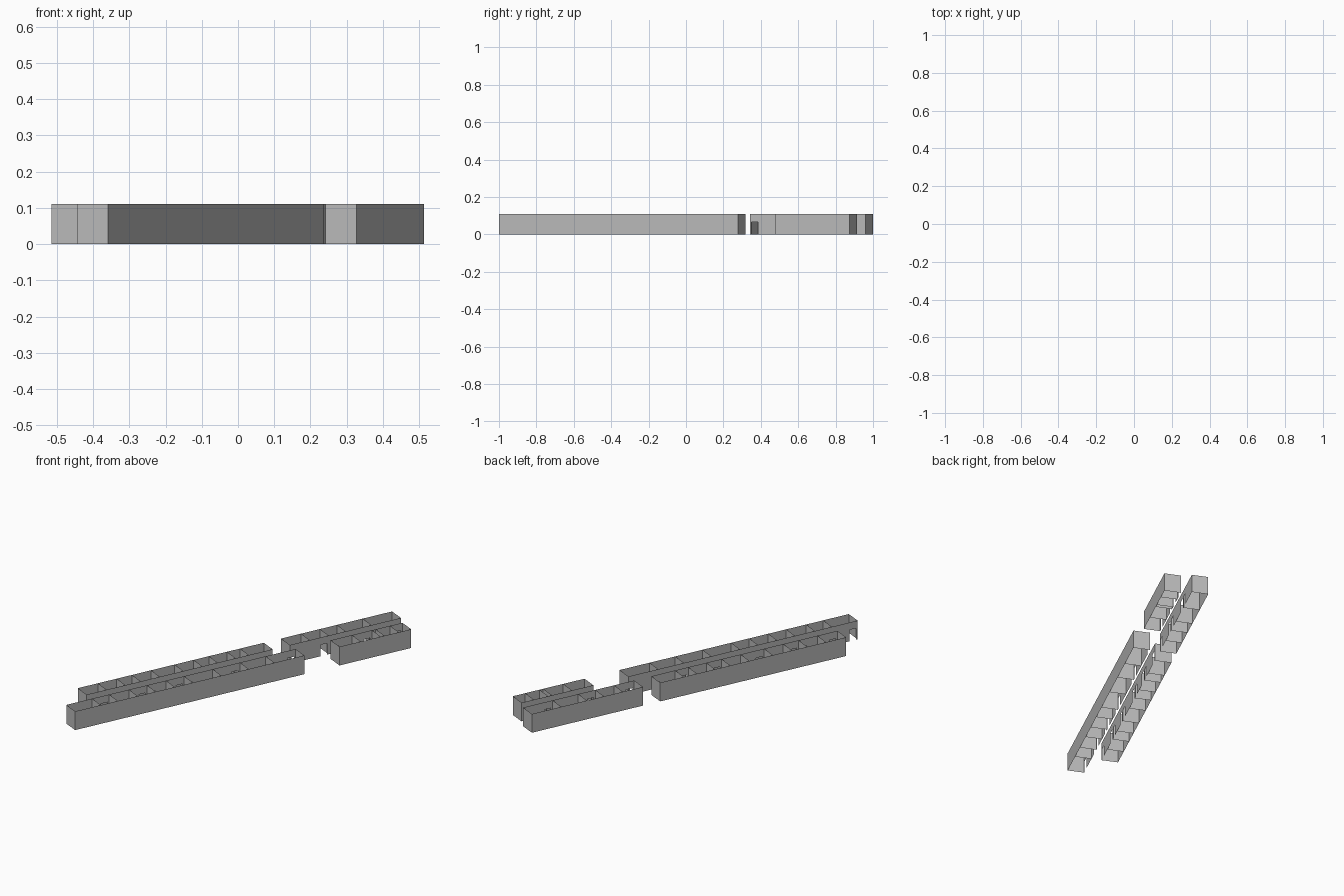
import bpy, bmesh, math

cube = bpy.data.objects.get("Cube")
if cube:
    bpy.data.objects.remove(cube, do_unlink=True)

grey = bpy.data.materials.new("wall_grey")
grey.use_nodes = True
colour = (0.5, 0.5, 0.5, 1)
grey.diffuse_color = colour
grey.node_tree.nodes["Principled BSDF"].inputs["Base Color"].default_value = colour

HEIGHT, WIDTH = 0.11, 0.094
DOOR_W, DOOR_H, JAMB = 0.038, 0.067, 0.011
MIN_ROOM = 0.05


def panel(bm, a, b, z0=0, z1=HEIGHT):
    """Upright wall sheet between two plan points."""
    bm.faces.new([bm.verts.new((*p, z)) for p, z in
                  ((a, z0), (b, z0), (b, z1), (a, z1))])


def room_row(name, corner, stops, door_x):
    """Row of open rooms; every room has a doorway in the wall at door_x."""
    bm = bmesh.new()
    # End walls and partitions
    for t in stops:
        panel(bm, (0, t), (WIDTH, t))
    # Plain long wall
    plain_x = WIDTH - door_x
    for a, b in zip(stops, stops[1:]):
        panel(bm, (plain_x, b), (plain_x, a))
    # Long wall with doorways, paired either side of every second partition
    at_start = True
    for a, b in zip(stops, stops[1:]):
        if b - a < MIN_ROOM:
            panel(bm, (door_x, a), (door_x, b))
            continue
        d0 = a + JAMB if at_start else b - JAMB - DOOR_W
        d1 = d0 + DOOR_W
        panel(bm, (door_x, a), (door_x, d0))
        panel(bm, (door_x, d0), (door_x, d1), DOOR_H)
        panel(bm, (door_x, d1), (door_x, b))
        at_start = not at_start
    bmesh.ops.remove_doubles(bm, verts=bm.verts, dist=0.0005)
    mesh = bpy.data.meshes.new(name)
    bm.to_mesh(mesh)
    bm.free()
    mesh.materials.append(grey)
    obj = bpy.data.objects.new(name, mesh)
    obj.location = (*corner, 0)
    obj.rotation_euler.z = math.radians(-25)
    bpy.context.collection.objects.link(obj)


# Two long rows and two short rows, doorways facing the alley between them
room_row("long_row_right", (-0.515, -0.752),
         [0, .123, .239, .333, .45, .595, .712, .806, .917, .998, 1.144], WIDTH)
room_row("long_row_left", (-0.444, -0.96),
         [0, .158, .263, .385, .496, .613, .724, .9, 1.068, 1.226, 1.41], 0)
room_row("short_row_right", (0.013, 0.381),
         [0, .123, .239, .344, .502, .683], WIDTH)
room_row("short_row_left", (0.242, 0.515),
         [0, .131, .254, .277, .365, .441], 0)
